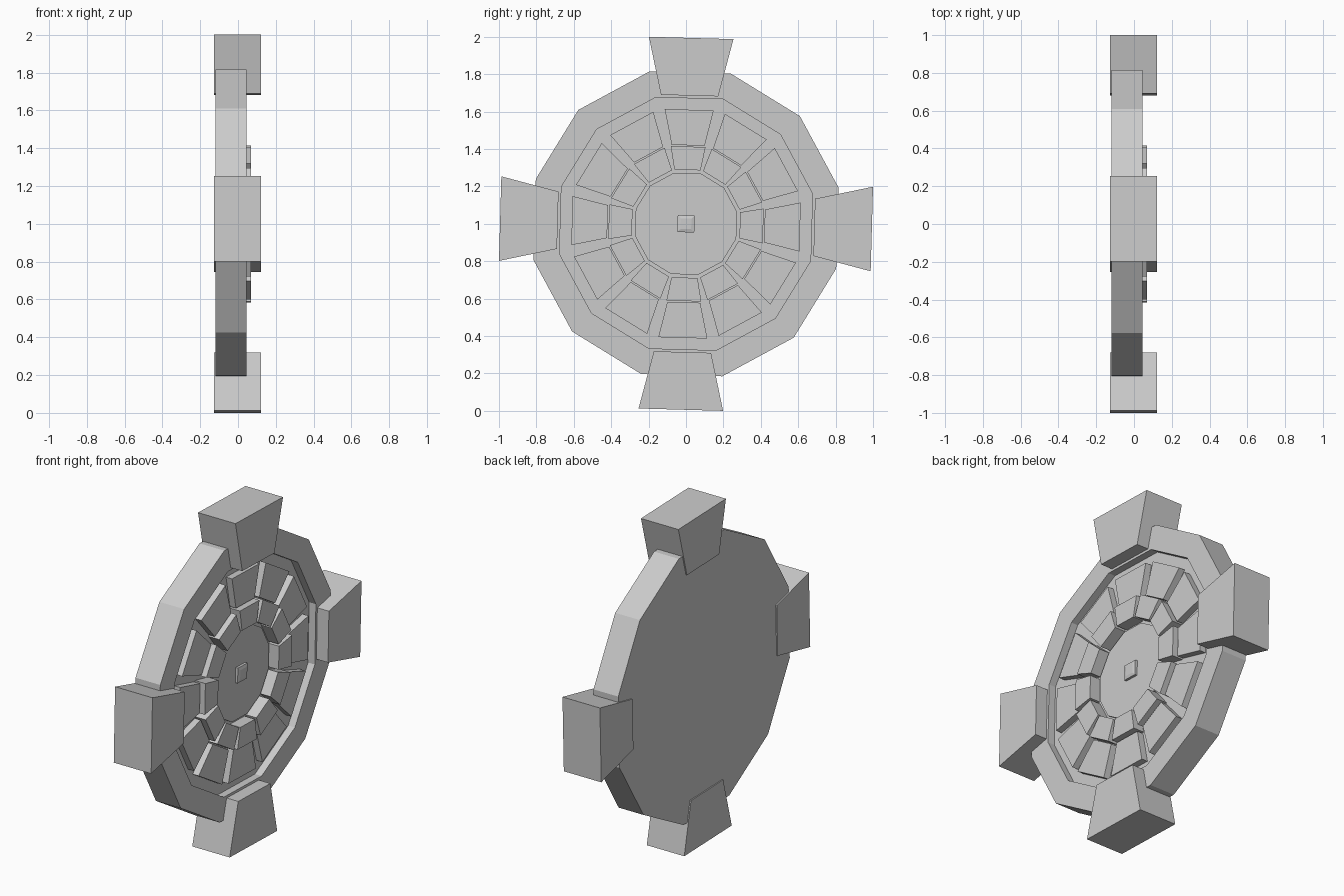
import bpy
import bmesh
from math import cos, sin, radians

if "Cube" in bpy.data.objects:
    bpy.data.objects.remove(bpy.data.objects["Cube"])

CENTRE_Z = 1.0
TILT = -1.6  # whole wheel is turned slightly about its x axis


def point(x, radial, across, deg):
    """Wheel coordinates (depth, outward, sideways, angle) to world."""
    a = radians(deg + TILT)
    return (x, radial * cos(a) - across * sin(a),
            CENTRE_Z + radial * sin(a) + across * cos(a))


def make_object(name, bm):
    bmesh.ops.recalc_face_normals(bm, faces=bm.faces)
    mesh = bpy.data.meshes.new(name)
    bm.to_mesh(mesh)
    bm.free()
    obj = bpy.data.objects.new(name, mesh)
    bpy.context.collection.objects.link(obj)
    return obj


def lathe(name, profile, sides=12):
    """Closed low-poly turned solid from (radius, depth) pairs, capped at both ends."""
    bm = bmesh.new()
    step = 360 / sides
    rings = [[bm.verts.new(point(x, r * cos(radians(step / 2)),
                                 r * sin(radians(step / 2)), step * i))
              for i in range(sides)] for r, x in profile]
    for a, b in zip(rings, rings[1:]):
        for i in range(sides):
            j = (i + 1) % sides
            bm.faces.new((a[i], a[j], b[j], b[i]))
    bm.faces.new(rings[0])
    bm.faces.new(rings[-1])
    return make_object(name, bm)


def wedge_ring(name, count, r_in, r_out, half_in, half_out, x0, x1):
    """Ring of tapered blocks around the wheel."""
    bm = bmesh.new()
    outline = [(r_in, -half_in), (r_out, -half_out), (r_out, half_out), (r_in, half_in)]
    for i in range(count):
        deg = 360 / count * i
        back = [bm.verts.new(point(x0, r, w, deg)) for r, w in outline]
        front = [bm.verts.new(point(x1, r, w, deg)) for r, w in outline]
        bm.faces.new(back)
        bm.faces.new(front)
        for k in range(4):
            n = (k + 1) % 4
            bm.faces.new((back[k], back[n], front[n], front[k]))
    return make_object(name, bm)


# Twelve-sided disc with a raised rim and recessed floor
lathe("wheel_disc", [(0.838, -0.12), (0.838, 0.045), (0.695, 0.045), (0.695, 0.0)])

# Four large outer lugs
wedge_ring("outer_lugs", 4, 0.686, 0.994, 0.153, 0.226, -0.127, 0.122)

# Two rings of raised tiles
wedge_ring("outer_tiles", 12, 0.42, 0.61, 0.088, 0.131, -0.01, 0.04)
wedge_ring("inner_tiles", 12, 0.288, 0.413, 0.070, 0.093, -0.01, 0.07)

# Low hub plate with a small square stud
lathe("hub_plate", [(0.28, -0.01), (0.28, 0.015)])
lathe("hub_stud", [(0.064, 0.005), (0.064, 0.03), (0.04, 0.035)], sides=4)
